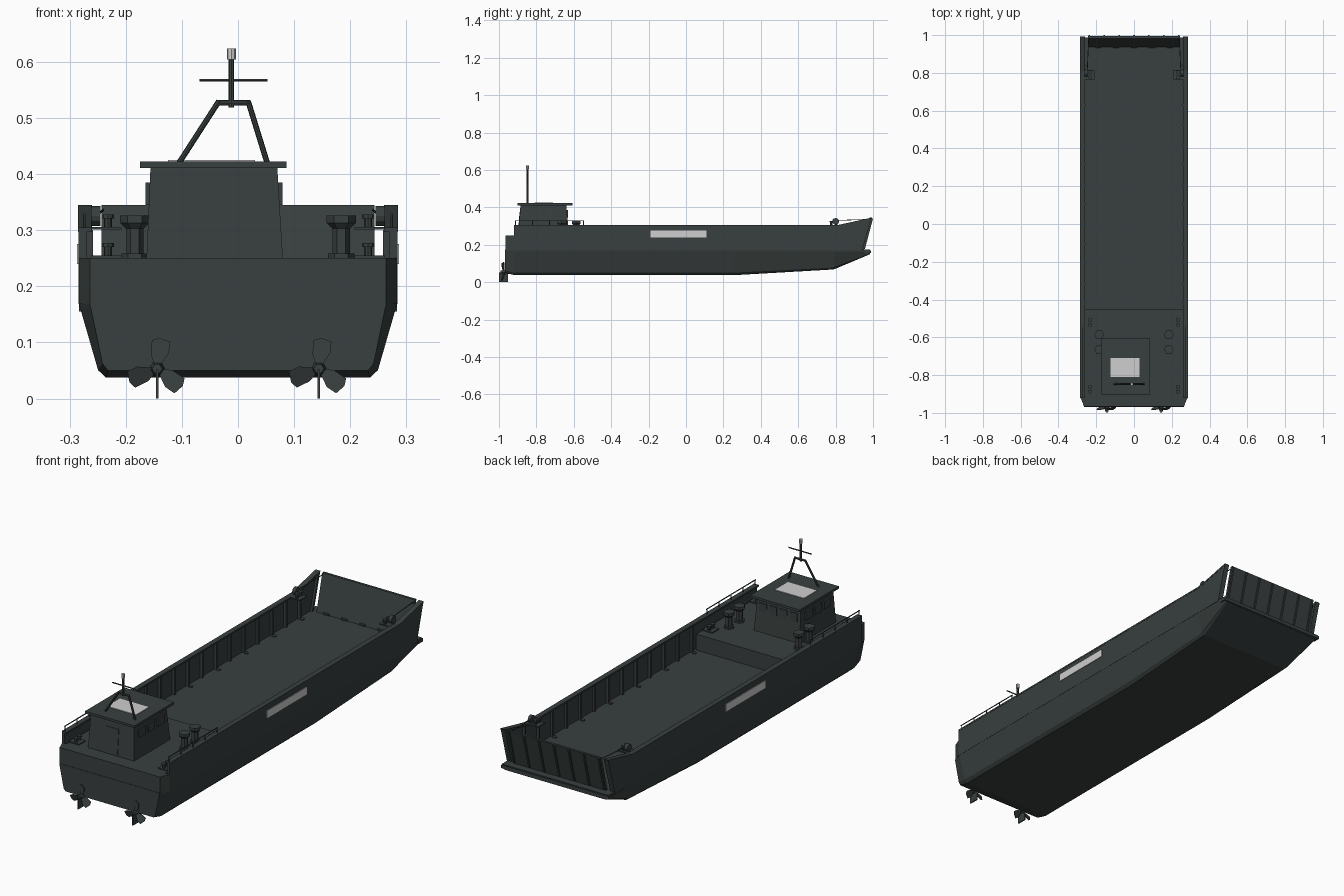
import bpy, bmesh, math
from mathutils import Vector


def material(name, rgb):
    m = bpy.data.materials.new(name)
    m.diffuse_color = (*rgb, 1)
    return m


GREY = material("dark_green_grey", (0.040, 0.050, 0.049))
WHITE = material("pale_grey", (0.62, 0.62, 0.62))


def finish(name, bm, mat=GREY):
    bmesh.ops.recalc_face_normals(bm, faces=bm.faces)
    me = bpy.data.meshes.new(name)
    bm.to_mesh(me)
    bm.free()
    me.materials.append(mat)
    ob = bpy.data.objects.new(name, me)
    bpy.context.collection.objects.link(ob)
    return ob


def loft(name, rings, mat=GREY):
    # closed rings of equal size joined in order, with both ends capped
    bm = bmesh.new()
    rs = [[bm.verts.new(p) for p in r] for r in rings]
    n = len(rs[0])
    for a, b in zip(rs, rs[1:]):
        for i in range(n):
            j = (i + 1) % n
            bm.faces.new((a[i], a[j], b[j], b[i]))
    bm.faces.new(rs[0])
    bm.faces.new(rs[-1])
    return finish(name, bm, mat)


def box(name, x0, x1, y0, y1, z0, z1, mat=GREY):
    return loft(name, [[(x0, y0, z), (x1, y0, z), (x1, y1, z), (x0, y1, z)]
                       for z in (z0, z1)], mat)


def side_profile(name, pts, x0, x1):
    # y-z outline extruded along x
    return loft(name, [[(x, y, z) for y, z in pts] for x in (x0, x1)])


def rod(name, a, b, r, sides=8, mat=GREY, r2=None):
    a, b = Vector(a), Vector(b)
    q = (b - a).to_track_quat('Z', 'Y')
    ring = lambda c, rad: [c + q @ Vector((rad * math.cos(math.tau * i / sides),
                                           rad * math.sin(math.tau * i / sides), 0))
                           for i in range(sides)]
    return loft(name, [ring(a, r), ring(b, r if r2 is None else r2)], mat)


# lower hull: y, bottom half width, bottom z, knuckle half width
rings = []
for y, b, zb, w in [(-0.968, 0.232, 0.050, 0.264), (-0.915, 0.235, 0.037, 0.283),
                    (0.25, 0.235, 0.037, 0.283), (0.79, 0.240, 0.068, 0.283),
                    (0.985, 0.264, 0.150, 0.281)]:
    zk = 0.160
    half = [(b, zb), (b + 0.3 * (w - b), zb + 0.11 * (zk - zb)), (w - 0.002, zk), (w, 0.168),
            (w, 0.174)]
    rings.append([(x, y, z) for x, z in half] + [(-x, y, z) for x, z in reversed(half)])
loft("lower_hull", rings)

# raised aft deck with stern bulkhead
box("aft_deck", -0.262, 0.262, -0.966, -0.45, 0.168, 0.25)

for s, side in ((-1, "left"), (1, "right")):
    # side wall, top flange and inner frames
    side_profile(side + "_wall", [(-0.92, 0.168), (0.942, 0.168), (0.990, 0.342),
                                  (0.81, 0.303), (-0.92, 0.303)], s * 0.270, s * 0.284)
    side_profile(side + "_wall_flange", [(-0.92, 0.297), (-0.92, 0.305), (0.81, 0.305),
                                         (0.992, 0.345), (0.989, 0.336), (0.81, 0.297)],
                 s * 0.260, s * 0.285)
    side_profile(side + "_bow_post", [(0.930, 0.172), (0.942, 0.172), (0.990, 0.34),
                                      (0.976, 0.34)], s * 0.260, s * 0.284)
    # aft quarter closing the stern corner
    loft(side + "_stern_quarter", [[(s * 0.255, -0.966, z), (s * 0.264, -0.966, z),
                                    (s * 0.283, -0.92, z), (s * 0.255, -0.92, z)]
                                   for z in (0.168, 0.25)])
    for i in range(13):
        y = -0.42 + 0.105 * i
        box(f"{side}_frame_{i}", s * 0.258, s * 0.272, y - 0.005, y + 0.005, 0.172, 0.30)
        if i % 2 == 0:
            rod(f"{side}_tie_down_{i}", (s * 0.25, y, 0.172), (s * 0.25, y, 0.178), 0.01, 8)
    # pale panel on the outside of the hull
    box(side + "_hull_panel", s * 0.283, s * 0.287, -0.19, 0.11, 0.24, 0.275, WHITE)

    # handrail on the aft wall
    rod(side + "_handrail", (s * 0.274, -0.915, 0.328), (s * 0.274, -0.545, 0.328), 0.0025, 6)
    for i in range(5):
        y = -0.912 + 0.091 * i
        rod(f"{side}_rail_post_{i}", (s * 0.274, y, 0.30), (s * 0.274, y, 0.328), 0.0022, 6)

    # mooring bollards on base plates
    for y, z, tag in ((-0.875, 0.25, "stern"), (-0.52, 0.25, "mid"), (0.79, 0.301, "bow")):
        box(f"{side}_{tag}_bollard_plate", s * 0.208, s * 0.262, y - 0.025, y + 0.025,
            z, z + 0.005)
        for k in (-1, 1):
            yy = y + k * 0.013
            rod(f"{side}_{tag}_bollard_{k}", (s * 0.232, yy, z), (s * 0.232, yy, z + 0.022),
                0.007, 8)
            rod(f"{side}_{tag}_bollard_cap_{k}", (s * 0.232, yy, z + 0.02),
                (s * 0.232, yy, z + 0.027), 0.011, 8)
    # ramp winch wheel and cable
    rod(side + "_winch_wheel", (s * 0.245, 0.80, 0.325), (s * 0.262, 0.80, 0.325), 0.018, 12)
    rod(side + "_ramp_cable", (s * 0.248, 0.80, 0.330), (s * 0.240, 0.985, 0.336), 0.002, 6)

    # mushroom vents
    for i, y in enumerate((-0.587, -0.665)):
        x = s * 0.184
        rod(f"{side}_vent_base_{i}", (x, y, 0.25), (x, y, 0.258), 0.024, 6)
        rod(f"{side}_vent_shaft_{i}", (x, y, 0.25), (x, y, 0.305), 0.016, 6)
        rod(f"{side}_vent_flare_{i}", (x, y, 0.303), (x, y, 0.313), 0.016, 6, r2=0.026)
        rod(f"{side}_vent_head_{i}", (x, y, 0.313), (x, y, 0.326), 0.026, 6)

    # propeller with three blades, and rudder
    px, pz = s * 0.144, 0.053
    rod(side + "_propeller_shaft", (px, -0.93, pz), (px, -0.965, pz), 0.010, 6)
    rod(side + "_propeller_hub", (px, -0.962, pz), (px, -0.992, pz), 0.015, 6, r2=0.009)
    for k in range(3):
        a = math.radians(86 + 120 * k)
        u = Vector((math.cos(a), 0, math.sin(a)))
        v = Vector((-math.sin(a), 0, math.cos(a)))
        outline = [(0.008, -0.006), (0.030, -0.019), (0.050, -0.019), (0.055, 0),
                   (0.050, 0.013), (0.025, 0.013), (0.008, 0.006)]
        loft(f"{side}_propeller_blade_{k}",
             [[Vector((px, -0.976 + d + w * 0.4, pz)) + u * r + v * w for r, w in outline]
              for d in (-0.0015, 0.0015)])
    box(side + "_rudder", px - 0.0025, px + 0.0025, -1.0, -0.952, 0, 0.052)

# bow ramp with outer stiffeners and hinges
side_profile("bow_ramp", [(0.938, 0.174), (0.950, 0.174), (0.994, 0.345), (0.982, 0.345)],
             -0.243, 0.243)
for i in range(7):
    x = -0.237 + 0.079 * i
    side_profile(f"ramp_stiffener_{i}", [(0.948, 0.178), (0.957, 0.178), (1.0, 0.341),
                                         (0.991, 0.341)], x - 0.004, x + 0.004)
for i in range(5):
    x = -0.19 + 0.095 * i
    rod(f"ramp_hinge_{i}", (x - 0.015, 0.938, 0.177), (x + 0.015, 0.938, 0.177), 0.006, 8)
box("bow_lip", -0.283, 0.283, 0.955, 0.988, 0.155, 0.170)

# wheelhouse with tapered walls and overhanging roof
loft("wheelhouse", [
    [(-0.163, -0.897, 0.25), (0.080, -0.897, 0.25), (0.080, -0.625, 0.25), (-0.163, -0.625, 0.25)],
    [(-0.156, -0.885, 0.412), (0.070, -0.885, 0.412), (0.070, -0.64, 0.412),
     (-0.156, -0.64, 0.412)]])
box("wheelhouse_roof", -0.175, 0.086, -0.902, -0.606, 0.411, 0.422)
box("roof_panel", -0.125, 0.030, -0.81, -0.71, 0.42, 0.425, WHITE)
loft("wheelhouse_door", [[(x, y, z) for x in (-0.078, -0.006) for y, z in
                          (((-0.899, 0.256), (-0.890, 0.375)) if x < -0.05 else
                           ((-0.890, 0.375), (-0.899, 0.256)))],
                         [(x, y, z) for x in (-0.078, -0.006) for y, z in
                          (((-0.89, 0.256), (-0.882, 0.375)) if x < -0.05 else
                           ((-0.882, 0.375), (-0.89, 0.256)))]])

# raised window plates on the sides and bow face
for i in range(3):
    y = -0.832 + 0.07 * i
    box(f"right_window_{i}", 0.071, 0.079, y - 0.025, y + 0.025, 0.345, 0.385)
    box(f"left_window_{i}", -0.165, -0.157, y - 0.025, y + 0.025, 0.345, 0.385)
for i in range(4):
    x = -0.124 + 0.054 * i
    box(f"forward_window_{i}", x - 0.019, x + 0.019, -0.64, -0.632, 0.345, 0.385)

# mast: splayed legs, bridge, post, yard and lamp
MY = -0.848
rod("mast_leg_left", (-0.105, MY, 0.42), (-0.034, MY, 0.530), 0.005, 8)
rod("mast_leg_right", (0.052, MY, 0.42), (0.018, MY, 0.530), 0.005, 8)
rod("mast_bridge", (-0.037, MY, 0.527), (0.021, MY, 0.527), 0.005, 8)
rod("mast_post", (-0.012, MY, 0.519), (-0.012, MY, 0.607), 0.005, 8)
rod("mast_yard", (-0.069, MY, 0.567), (0.053, MY, 0.567), 0.0028, 6)
rod("mast_lamp", (-0.012, MY, 0.604), (-0.012, MY, 0.624), 0.008, 8, WHITE)
